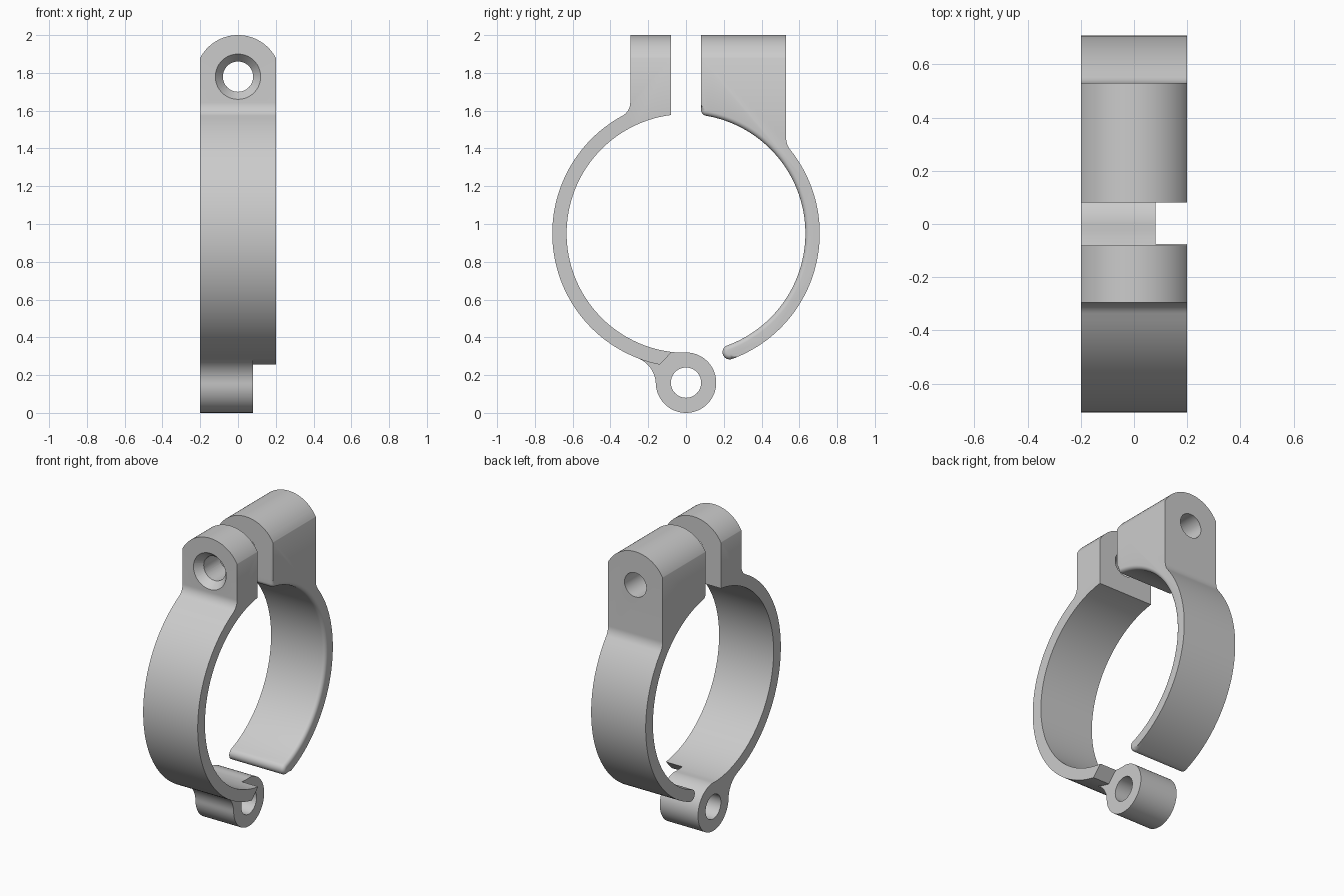
import bpy, bmesh
from math import cos, sin, radians, pi, hypot
from mathutils import Matrix

if "Cube" in bpy.data.objects:
    bpy.data.objects.remove(bpy.data.objects["Cube"])

CZ, R_IN, R_OUT = 0.95, 0.632, 0.708   # clamp ring centre height and radii
HALF = 0.2                             # half width of the band


def arc(cy, cz, r, a0, a1, n):
    return [(cy + r * cos(radians(a0 + (a1 - a0) * i / n)),
             cz + r * sin(radians(a0 + (a1 - a0) * i / n))) for i in range(n + 1)]


def loft(name, loops):
    """Skin equal-length loops of 3D points and cap both ends."""
    bm = bmesh.new()
    rings = [[bm.verts.new(p) for p in lp] for lp in loops]
    n = len(rings[0])
    for a, b in zip(rings, rings[1:]):
        for i in range(n):
            j = (i + 1) % n
            bm.faces.new((a[i], a[j], b[j], b[i]))
    bm.faces.new(rings[0])
    bm.faces.new(rings[-1])
    bmesh.ops.recalc_face_normals(bm, faces=bm.faces)
    return finish(name, bm)


def finish(name, bm):
    me = bpy.data.meshes.new(name)
    bm.to_mesh(me)
    bm.free()
    ob = bpy.data.objects.new(name, me)
    bpy.context.collection.objects.link(ob)
    return ob


def cone_y(name, r0, r1, y0, y1, z):
    """Cylinder or cone along y."""
    return loft(name, [[(r * cos(2 * pi * i / 64), y, z + r * sin(2 * pi * i / 64))
                        for i in range(64)] for r, y in ((r0, y0), (r1, y1))])


def extrude_x(name, pts, x0, x1):
    return loft(name, [[(x, y, z) for y, z in pts] for x in (x0, x1)])


def cut(ob, cutters):
    bpy.context.view_layer.objects.active = ob
    for c in cutters:
        c.hide_render = True
        m = ob.modifiers.new("cut", 'BOOLEAN')
        m.operation, m.solver, m.object = 'DIFFERENCE', 'EXACT', c
        bpy.ops.object.modifier_apply(modifier=m.name)


# left arm: half ring, bolt lug on top, hinge boss at the bottom
left = (arc(0, CZ, R_IN, 97.27, 268, 64)
        + arc(0, 0.16, 0.16, 90, -178.13, 56)
        + arc(-0.3098, 0.1499, 0.15, 1.87, 68.83, 14)[1:]
        + arc(0, CZ, R_OUT, 248.83, 118.42, 56)[1:]
        + arc(-0.375, 1.643, 0.08, -61.58, 0, 10)[1:]
        + [(-0.295, 2.02), (-0.08, 2.02)])
left_arm = extrude_x("left_clamp_arm", left, -HALF, HALF)

# right arm: inner edge is rounded on the +x side only
rounded = (arc(0.11, 1.6027, 0.03, 180, 260.43, 8)
           + arc(0, CZ, R_IN, 80.43, -69.8, 64)[1:]
           + arc(0.2313, 0.3212, 0.038, 110.2, 290.2, 16)[1:])
plain = (arc(0, CZ, R_OUT, -69.8, 38.77, 48)[1:]
         + arc(0.63, 1.456, 0.1, 218.77, 180, 8)[1:]
         + [(0.53, 2.02), (0.08, 2.02), (0.08, 1.63)])
right = rounded + plain
n, fr = len(right), 0.025
loops = [[(-HALF, y, z) for y, z in right]]
for k in range(7):
    a = k / 6 * pi / 2
    loop = []
    for i, (y, z) in enumerate(right):
        if i < len(rounded):
            (y0, z0), (y1, z1) = right[i - 1], right[(i + 1) % n]
            ty, tz = y1 - y0, z1 - z0
            d = fr * (1 - cos(a)) / hypot(ty, tz)
            y, z = y - tz * d, z + ty * d
        loop.append((HALF - fr + fr * sin(a), y, z))
    loops.append(loop)
right_arm = loft("right_clamp_arm", loops)

# cutters: rounded lug top, bolt hole, countersink, hinge hole, hinge clearance
top = arc(0, 1.7733, 0.2267, 158, 22, 40) + [(0.3, 1.86), (0.3, 2.2), (-0.3, 2.2), (-0.3, 1.86)]
top_cut = loft("top_cutter", [[(x, y, z) for x, z in top] for y in (-1, 1)])
bolt_cut = cone_y("bolt_cutter", 0.08, 0.08, -1, 1, 1.78)
sink_cut = cone_y("countersink_cutter", 0.128, 0.076, -0.305, -0.24, 1.78)
hinge_cut = extrude_x("hinge_cutter", arc(0, 0.16, 0.08, 0, 354.375, 63), -0.5, 0.5)
clear = (arc(0, CZ, R_OUT + 0.0005, 247, 258.6, 8)
         + [(-0.075, 0.322), (-0.03, 0.37), (0.3, 0.37), (0.3, -0.1), (-0.32, -0.1)])
clear_cut = extrude_x("clearance_cutter", clear, 0.08, 0.4)

cut(left_arm, [top_cut, bolt_cut, sink_cut, hinge_cut, clear_cut])
cut(right_arm, [top_cut, bolt_cut])
for c in (top_cut, bolt_cut, sink_cut, hinge_cut, clear_cut):
    bpy.data.objects.remove(c)

# smooth shading with crisp edges
for ob in (left_arm, right_arm):
    bpy.ops.object.select_all(action='DESELECT')
    ob.select_set(True)
    bpy.context.view_layer.objects.active = ob
    bpy.ops.object.shade_smooth_by_angle(angle=radians(28))
